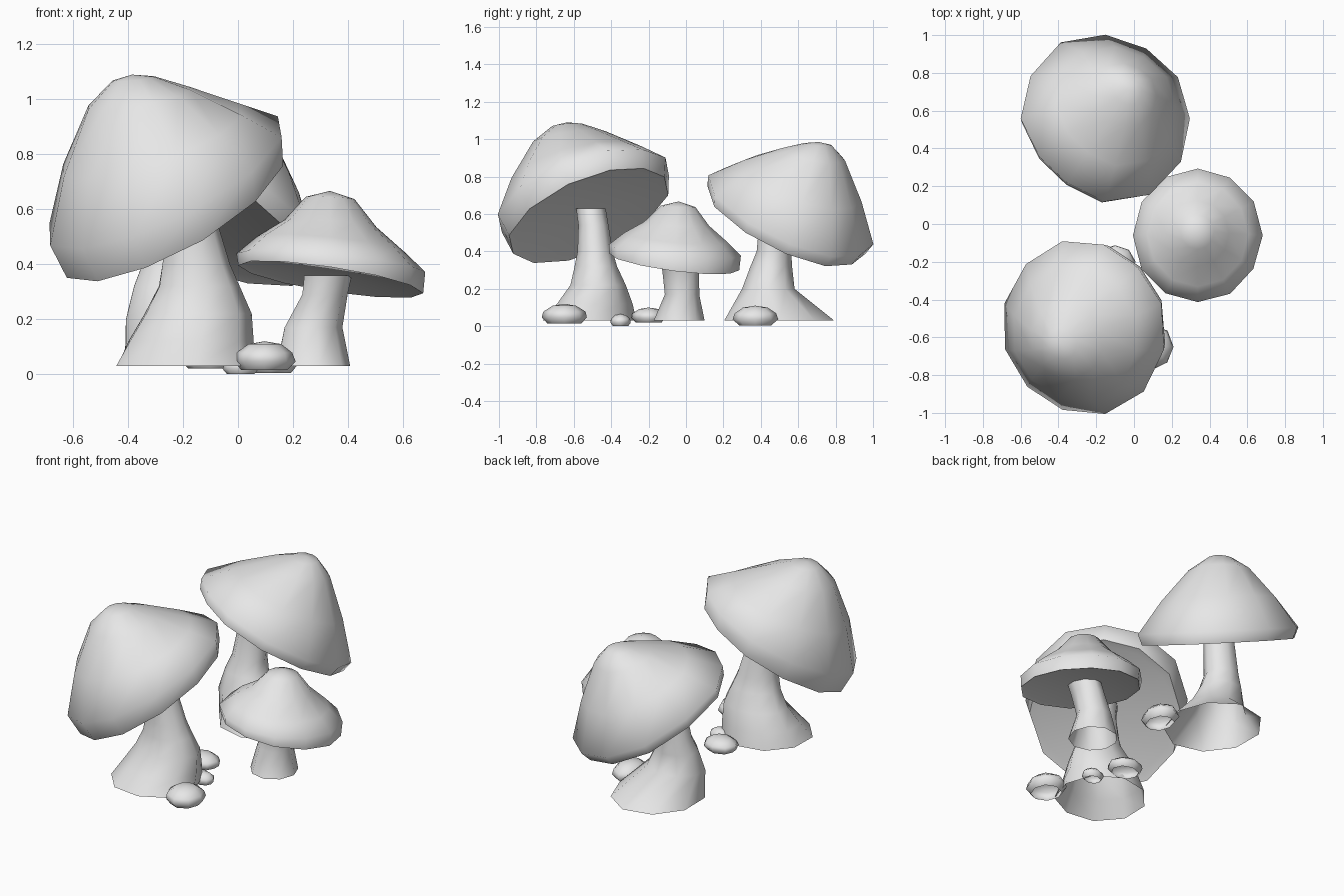
import bpy, bmesh, math, random
from mathutils import Vector

if "Cube" in bpy.data.objects:
    bpy.data.objects.remove(bpy.data.objects["Cube"])

random.seed(4)
SIDES = 12

grey = bpy.data.materials.new("plain_grey")
grey.diffuse_color = (0.8, 0.8, 0.8, 1)
grey.use_nodes = True
grey.node_tree.nodes["Principled BSDF"].inputs["Base Color"].default_value = grey.diffuse_color


def loft(name, rings, sides, start=None, end=None, jitter=0.0, phase=0, outline=None):
    """Skin rings of (centre, rx, ry, slope_x, slope_y); start and end close with a point."""
    bm = bmesh.new()
    loops = []
    for c, rx, ry, sx, sy in rings:
        loop = []
        for i in range(sides):
            a = math.tau * i / sides + math.radians(phase)
            k = (outline[i] if outline else 1) + random.uniform(-jitter, jitter)
            dx, dy = rx * k * math.cos(a), ry * k * math.sin(a)
            loop.append(bm.verts.new((c[0] + dx, c[1] + dy, c[2] + sx * dx + sy * dy)))
        loops.append(loop)
    for lo, hi in zip(loops, loops[1:]):
        for i in range(sides):
            j = (i + 1) % sides
            bm.faces.new((lo[i], lo[j], hi[j], hi[i]))
    for point, loop in ((start, loops[0]), (end, loops[-1])):
        if point is not None:
            tip = bm.verts.new(point)
            for i in range(sides):
                bm.faces.new((loop[i], loop[(i + 1) % sides], tip))
    bmesh.ops.recalc_face_normals(bm, faces=bm.faces)
    me = bpy.data.meshes.new(name)
    bm.to_mesh(me)
    bm.free()
    me.materials.append(grey)
    for p in me.polygons:
        p.use_smooth = True
    me.set_sharp_from_angle(angle=math.radians(65))
    ob = bpy.data.objects.new(name, me)
    bpy.context.collection.objects.link(ob)
    return ob


def cap(name, rim, apex, rx, ry, slope, profile, phase=0, outline=None):
    """Tilted cap: the profile gives (height fraction, width, share of the tilt)."""
    rim, apex = Vector(rim), Vector(apex)
    rings = [(rim.lerp(apex, t), rx * s, ry * s, slope[0] * k, slope[1] * k)
             for t, s, k in profile]
    loft(name, rings, SIDES, start=rim.lerp(apex, 0.07), end=apex, jitter=0.006,
         phase=phase, outline=outline)


def stem(name, sections):
    """Open-bottomed flaring stalk from (x, y, z, rx, ry) sections."""
    loft(name, [((x, y, z), rx, ry, 0, 0) for x, y, z, rx, ry in sections], 9, jitter=0.02)


def pebble(name, x, y, z, rx, ry, h):
    """Low rounded stone, open underneath."""
    rings = [((x, y, z + h * t), rx * s, ry * s, 0, 0)
             for t, s in ((0, 0.75), (0.3, 1.0), (0.6, 0.93), (0.9, 0.55))]
    loft(name, rings, 8, end=(x, y, z + h), jitter=0.04)


# Caps: two broad domes and one peaked one, each with a slightly uneven outline
BROAD = [(0.02, 0.84, 1), (0.0, 0.93, 1), (0.22, 1.0, 0.9), (0.52, 0.77, 0.66),
         (0.83, 0.44, 0.36), (0.97, 0.18, 0.2)]
DOME = [(0.02, 0.86, 1), (0.0, 0.95, 1), (0.13, 1.0, 0.97), (0.5, 0.71, 0.82),
        (0.84, 0.38, 0.48), (0.97, 0.17, 0.2)]
PEAK = [(0.03, 0.9, 1), (0.0, 0.98, 1), (0.19, 1.0, 0.65), (0.4, 0.78, 0.7),
        (0.63, 0.49, 0.5), (0.92, 0.26, 0.3)]
cap("front_cap", (-0.235, -0.515, 0.595), (-0.385, -0.635, 1.09), 0.43, 0.465,
    (0.52, 0.38), BROAD, 15,
    [0.99, 0.95, 0.96, 1.0, 1.0, 1.01, 1.0, 0.98, 0.98, 1.03, 1.05, 1.03])
cap("back_cap", (-0.17, 0.535, 0.57), (-0.03, 0.71, 0.985), 0.45, 0.445,
    (-0.43, -0.43), DOME, 0,
    [1, 0.99, 0.96, 1, 1.05, 1.02, 0.99, 0.90, 0.89, 0.99, 1.05, 1.03])
cap("small_cap", (0.338, -0.065, 0.345), (0.335, -0.04, 0.667), 0.342, 0.355,
    (-0.15, -0.13), PEAK)

# Stems
stem("front_stem", [(-0.195, -0.52, 0.03, 0.26, 0.255), (-0.175, -0.49, 0.12, 0.235, 0.205),
                    (-0.15, -0.47, 0.22, 0.20, 0.15), (-0.145, -0.48, 0.32, 0.15, 0.115),
                    (-0.155, -0.485, 0.40, 0.125, 0.095), (-0.17, -0.495, 0.54, 0.098, 0.083),
                    (-0.20, -0.51, 0.63, 0.09, 0.08)])
stem("back_stem", [(-0.165, 0.50, 0.03, 0.265, 0.295), (-0.24, 0.44, 0.20, 0.178, 0.14),
                   (-0.255, 0.455, 0.32, 0.13, 0.113), (-0.25, 0.47, 0.40, 0.105, 0.093),
                   (-0.22, 0.48, 0.62, 0.09, 0.085)])
stem("small_stem", [(0.27, -0.035, 0.03, 0.137, 0.137), (0.27, -0.02, 0.17, 0.108, 0.093),
                    (0.315, -0.027, 0.29, 0.085, 0.10), (0.325, -0.04, 0.36, 0.09, 0.10)])

# Pebbles around the stems
pebble("front_pebble", 0.097, -0.65, 0.015, 0.112, 0.118, 0.105)
pebble("back_pebble", 0.12, 0.37, 0.005, 0.095, 0.118, 0.105)
pebble("middle_pebble", -0.10, -0.20, 0.02, 0.105, 0.09, 0.08)
pebble("tiny_pebble", 0.01, -0.35, 0.0, 0.065, 0.055, 0.065)
